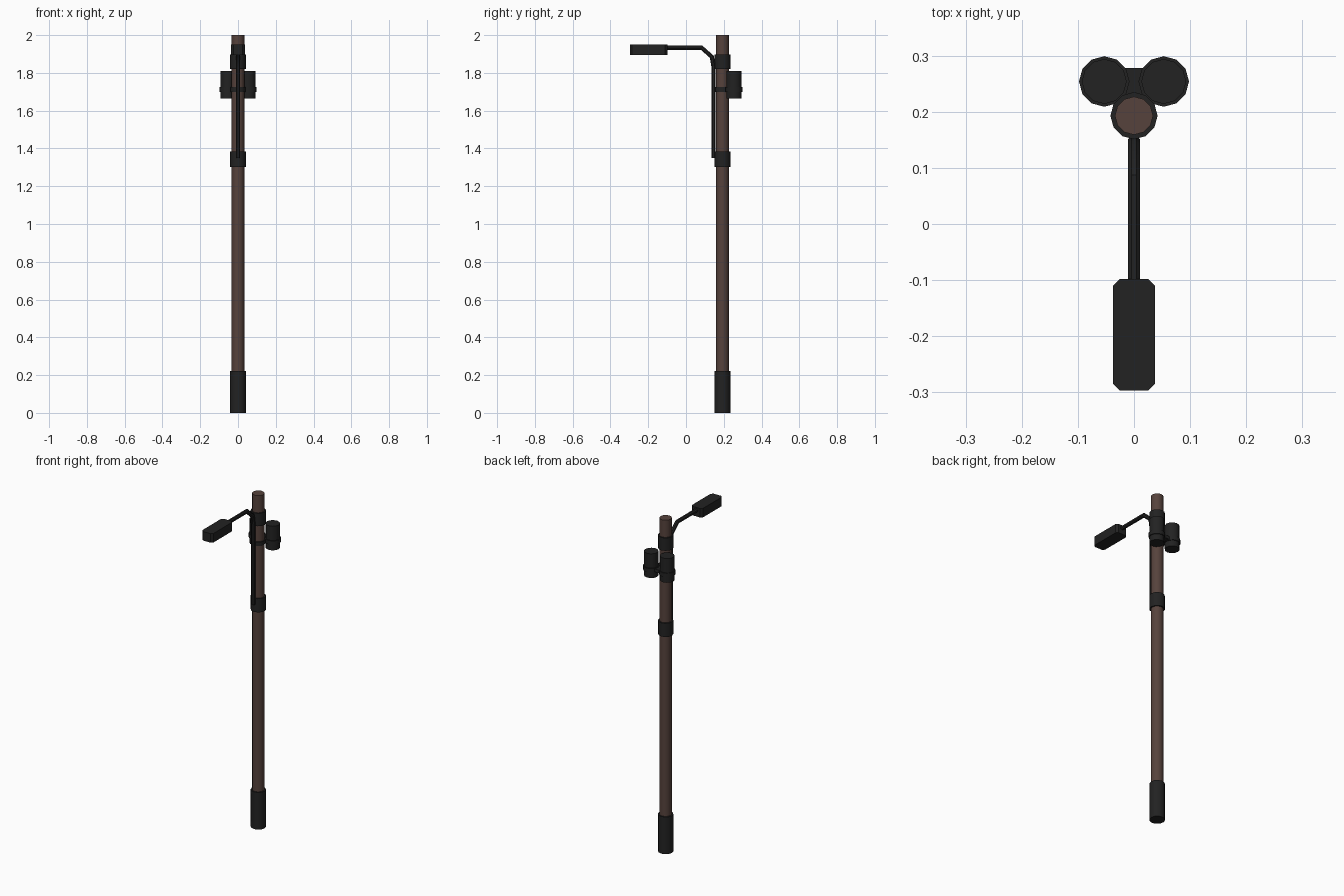
import bpy, bmesh, math
from mathutils import Vector

if "Cube" in bpy.data.objects:
    bpy.data.objects.remove(bpy.data.objects["Cube"])

PY = 0.193  # pole centre in y


def material(name, rgb):
    m = bpy.data.materials.new(name)
    m.diffuse_color = (*rgb, 1)
    m.use_nodes = True
    m.node_tree.nodes["Principled BSDF"].inputs["Base Color"].default_value = m.diffuse_color
    return m


wood = material("brown_wood", (0.093, 0.055, 0.045))
metal = material("dark_metal", (0.016, 0.016, 0.016))


def finish(obj, mat, smooth=True):
    obj.data.materials.append(mat)
    if smooth:
        bpy.ops.object.select_all(action='DESELECT')
        obj.select_set(True)
        bpy.context.view_layer.objects.active = obj
        bpy.ops.object.shade_smooth_by_angle(angle=math.radians(40))
    return obj


def cylinder(name, x, y, z0, z1, r, mat, sides=12):
    bpy.ops.mesh.primitive_cylinder_add(vertices=sides, radius=r, depth=z1 - z0,
                                        location=(x, y, (z0 + z1) / 2))
    obj = bpy.context.object
    obj.name = name
    return finish(obj, mat)


def prism(name, outline, z0, z1, mat):
    bm = bmesh.new()
    face = bm.faces.new([bm.verts.new((x, y, z0)) for x, y in outline])
    ext = bmesh.ops.extrude_face_region(bm, geom=[face])
    for v in ext["geom"]:
        if isinstance(v, bmesh.types.BMVert):
            v.co.z = z1
    bmesh.ops.recalc_face_normals(bm, faces=bm.faces)
    me = bpy.data.meshes.new(name)
    bm.to_mesh(me)
    bm.free()
    obj = bpy.data.objects.new(name, me)
    bpy.context.collection.objects.link(obj)
    return finish(obj, mat, False)


def tube(name, path, r, sides=8):
    # sweep a ring along a path in the yz plane, mitred at the bends
    pts = [Vector((0, y, z)) for y, z in path]
    side = Vector((1, 0, 0))
    bm = bmesh.new()
    rings = []
    for i, p in enumerate(pts):
        a = (p - pts[i - 1]).normalized() if i else None
        b = (pts[i + 1] - p).normalized() if i < len(pts) - 1 else None
        t = ((a or b) + (b or a)).normalized()
        n = t.cross(side) / t.dot(a or b)
        rings.append([bm.verts.new(p + r * (side * math.cos(u) + n * math.sin(u)))
                      for u in (math.tau * (k + 0.5) / sides for k in range(sides))])
    for lo, hi in zip(rings, rings[1:]):
        for k in range(sides):
            j = (k + 1) % sides
            bm.faces.new((lo[k], lo[j], hi[j], hi[k]))
    bm.faces.new(rings[0])
    bm.faces.new(rings[-1])
    bmesh.ops.recalc_face_normals(bm, faces=bm.faces)
    me = bpy.data.meshes.new(name)
    bm.to_mesh(me)
    bm.free()
    obj = bpy.data.objects.new(name, me)
    bpy.context.collection.objects.link(obj)
    return finish(obj, metal)


# Pole with base sleeve and two clamps
cylinder("pole", 0, PY, 0.01, 2.0, 0.034, wood)
cylinder("base_sleeve", 0, PY, 0, 0.223, 0.042, metal)
cylinder("lower_clamp", 0, PY, 1.303, 1.385, 0.042, metal)
cylinder("upper_clamp", 0, PY, 1.82, 1.897, 0.042, metal)

# Lamp arm and chamfered lamp head
tube("lamp_arm", [(0.146, 1.35), (0.146, 1.83), (0.137, 1.885), (0.083, 1.933), (-0.11, 1.933)], 0.012)
w, y0, y1, c = 0.037, -0.297, -0.098, 0.012
prism("lamp_head", [(-w + c, y0), (w - c, y0), (w, y0 + c), (w, y1 - c),
                    (w - c, y1), (-w + c, y1), (-w, y1 - c), (-w, y0 + c)], 1.896, 1.95, metal)

# Twin transformer cans with straps, pole strap and bracket
for label, s in (("left", -1), ("right", 1)):
    cylinder(label + "_transformer", s * 0.053, 0.254, 1.665, 1.81, 0.04, metal)
    cylinder(label + "_transformer_strap", s * 0.053, 0.254, 1.70, 1.724, 0.045, metal)
cylinder("pole_strap", 0, PY, 1.70, 1.724, 0.039, metal)
prism("bracket", [(-0.03, 0.2), (0.03, 0.2), (0.03, 0.278), (-0.03, 0.278)], 1.703, 1.721, metal)
